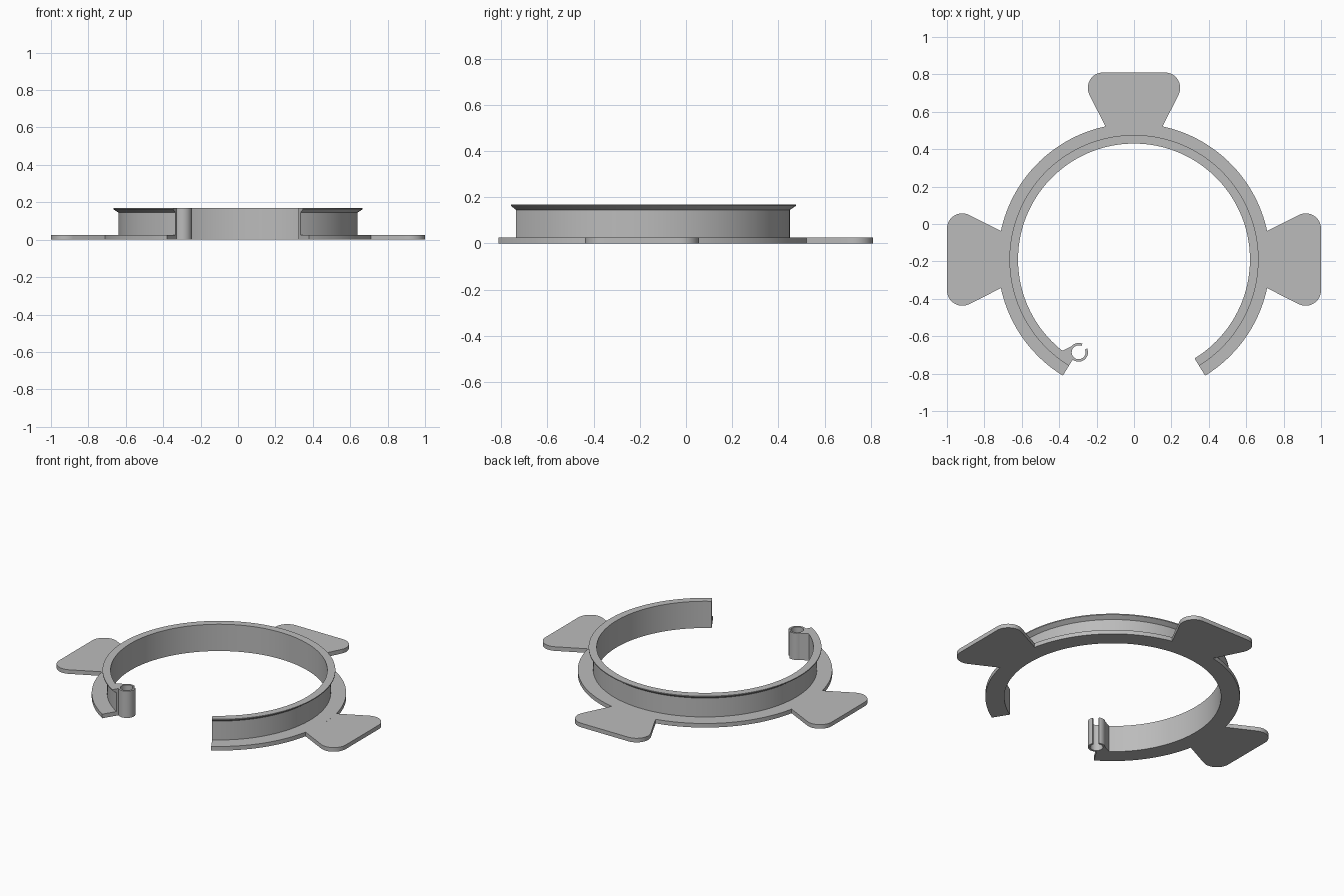
import bpy
import bmesh
from math import radians, sin, cos, asin, pi
from mathutils import Vector

cube = bpy.data.objects.get("Cube")
if cube:
    bpy.data.objects.remove(cube, do_unlink=True)

CENTER = Vector((0, -0.19))
INNER, WALL, LIP, FLANGE = 0.62, 0.64, 0.666, 0.728
PLATE, HEIGHT = 0.026, 0.169
GAP = radians(31.5)  # half of the opening at the front

grey = bpy.data.materials.new("plain grey")
grey.use_nodes = True
grey.diffuse_color = (0.5, 0.5, 0.5, 1)
grey.node_tree.nodes["Principled BSDF"].inputs["Base Color"].default_value = (0.5, 0.5, 0.5, 1)


def polar(radius, angle, center=CENTER):
    return center + radius * Vector((cos(angle), sin(angle)))


def arc(radius, start, end, steps, center=CENTER):
    return [polar(radius, start + (end - start) * i / steps, center) for i in range(steps + 1)]


def finish(name, bm):
    bmesh.ops.recalc_face_normals(bm, faces=bm.faces)
    mesh = bpy.data.meshes.new(name)
    bm.to_mesh(mesh)
    bm.free()
    mesh.materials.append(grey)
    mesh.shade_smooth()
    mesh.set_sharp_from_angle(angle=radians(25))
    obj = bpy.data.objects.new(name, mesh)
    bpy.context.collection.objects.link(obj)
    return obj


def prism(name, outline, height):
    """Extrude a flat outline upward from the ground."""
    bm = bmesh.new()
    face = bm.faces.new([bm.verts.new((p.x, p.y, 0)) for p in outline])
    top = bmesh.ops.extrude_face_region(bm, geom=[face])["geom"]
    moved = [v for v in top if isinstance(v, bmesh.types.BMVert)]
    bmesh.ops.translate(bm, verts=moved, vec=(0, 0, height))
    return finish(name, bm)


def sweep(name, profile, start, end, steps):
    """Turn a radius/height profile around the ring centre and cap both ends."""
    bm = bmesh.new()
    rows = []
    for i in range(steps + 1):
        a = start + (end - start) * i / steps
        rows.append([bm.verts.new((*polar(r, a), z)) for r, z in profile])
    n = len(profile)
    for a, b in zip(rows, rows[1:]):
        for j in range(n):
            k = (j + 1) % n
            bm.faces.new((a[j], a[k], b[k], b[j]))
    bm.faces.new(rows[0])
    bm.faces.new(rows[-1])
    return finish(name, bm)


# Open ring: flat flange, upright wall and flared lip
sweep("open_ring", [(INNER, 0), (FLANGE, 0), (FLANGE, PLATE), (WALL, PLATE),
                    (WALL, 0.145), (LIP, 0.163), (LIP, HEIGHT), (INNER, HEIGHT)],
      -pi / 2 + GAP, 3 * pi / 2 - GAP, 128)


# Flared mounting tabs with rounded outer corners
def tab_outline(direction):
    root = asin(0.153 / FLANGE)
    round_r, flat = 0.082, 0.165
    slope = radians(116.6)
    origin = Vector((0, 0))
    points = arc(FLANGE, root, -root, 8, origin)
    points += arc(round_r, -slope, 0, 12, Vector((1 - round_r, -flat)))
    points += arc(round_r, 0, slope, 12, Vector((1 - round_r, flat)))
    c, s = cos(direction), sin(direction)
    return [CENTER + Vector((p.x * c - p.y * s, p.x * s + p.y * c)) for p in points]


for name, direction in (("left_tab", 0), ("back_tab", pi / 2), ("right_tab", pi)):
    prism(name, tab_outline(direction), PLATE)

# Slotted tube clip at the right end of the ring
clip = Vector((-0.296, -0.686))
slot_a, slot_b = radians(66), radians(384)
prism("tube_clip", arc(0.05, slot_a, slot_b, 40, clip) + arc(0.037, slot_b, slot_a, 40, clip), HEIGHT)

# Short neck joining the clip to the wall
wall_end = 3 * pi / 2 - GAP
prism("clip_neck", arc(0.046, radians(120), radians(220), 10, clip)
      + arc(0.628, wall_end, wall_end - radians(7), 4), HEIGHT)
